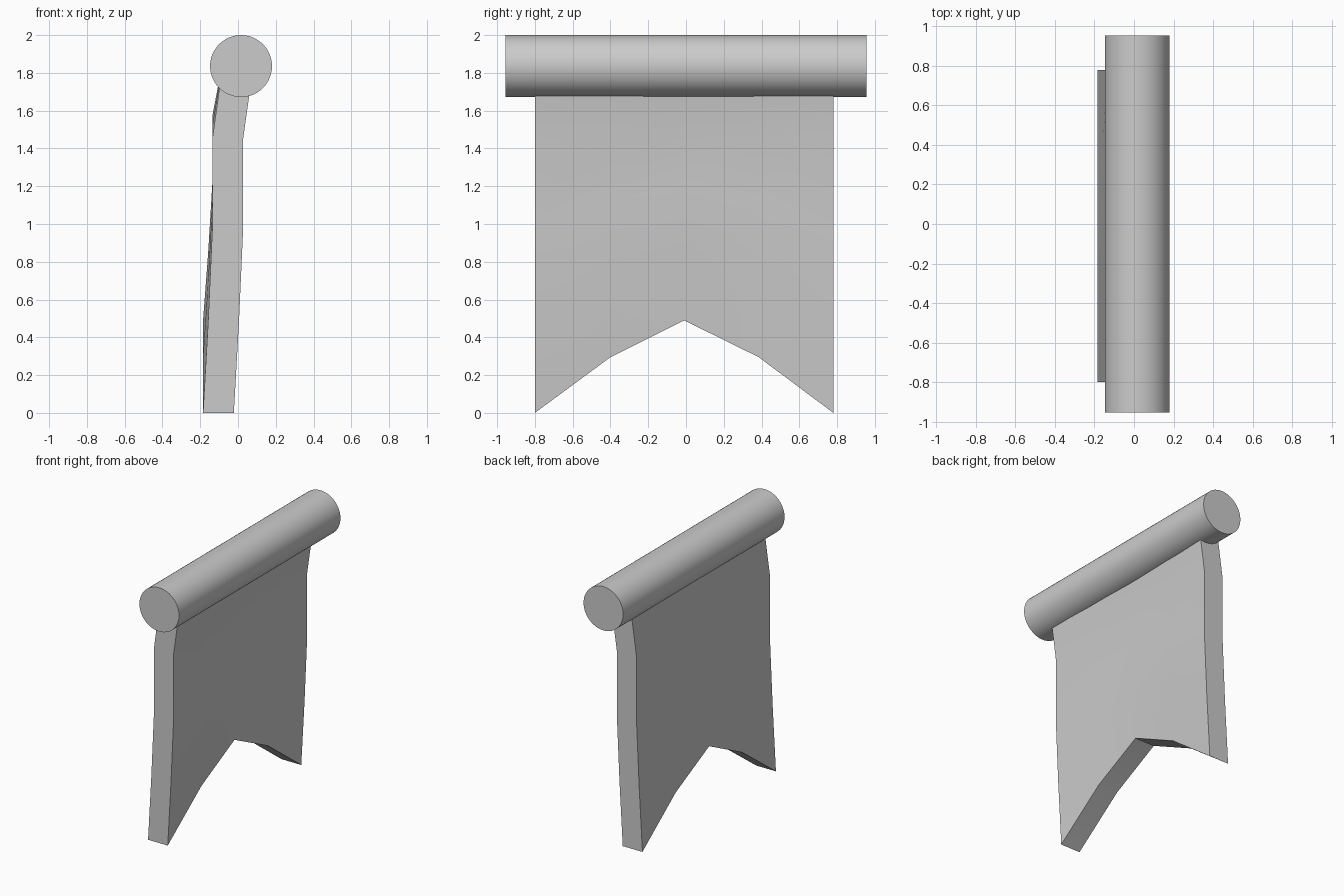
import bpy, bmesh, math

if "Cube" in bpy.data.objects:
    bpy.data.objects.remove(bpy.data.objects["Cube"])

# Rod: horizontal round bar along y
bpy.ops.mesh.primitive_cylinder_add(vertices=48, radius=0.164, depth=1.91,
                                    location=(0.016, 0, 1.836),
                                    rotation=(math.pi / 2, 0, 0))
rod = bpy.context.object
rod.name = "rod"
bpy.ops.object.shade_smooth_by_angle(angle=math.radians(30))

# Banner: gently bent sheet with a notched lower edge, thickened along x
TOP, THICK = 1.92, 0.163
columns = [(-0.80, 0.0), (-0.40, 0.295), (-0.01, 0.49), (0.385, 0.295), (0.78, 0.0)]
rows = [(0.0, -0.185), (0.48, -0.158), (0.97, -0.136), (1.45, -0.136), (TOP, -0.07)]

bm = bmesh.new()
grid = [[bm.verts.new((x, y, low + z * (1 - low / TOP))) for z, x in rows]
        for y, low in columns]
faces = [bm.faces.new((grid[i][j], grid[i][j + 1], grid[i + 1][j + 1], grid[i + 1][j]))
         for i in range(len(columns) - 1) for j in range(len(rows) - 1)]
out = bmesh.ops.extrude_face_region(bm, geom=faces, use_keep_orig=True)
front = [v for v in out["geom"] if isinstance(v, bmesh.types.BMVert)]
bmesh.ops.translate(bm, vec=(THICK, 0, 0), verts=front)
bmesh.ops.recalc_face_normals(bm, faces=bm.faces)
mesh = bpy.data.meshes.new("banner")
bm.to_mesh(mesh)
bm.free()
banner = bpy.data.objects.new("banner", mesh)
bpy.context.collection.objects.link(banner)
bpy.ops.object.select_all(action='DESELECT')
banner.select_set(True)
bpy.context.view_layer.objects.active = banner
bpy.ops.object.shade_smooth_by_angle(angle=math.radians(30))
